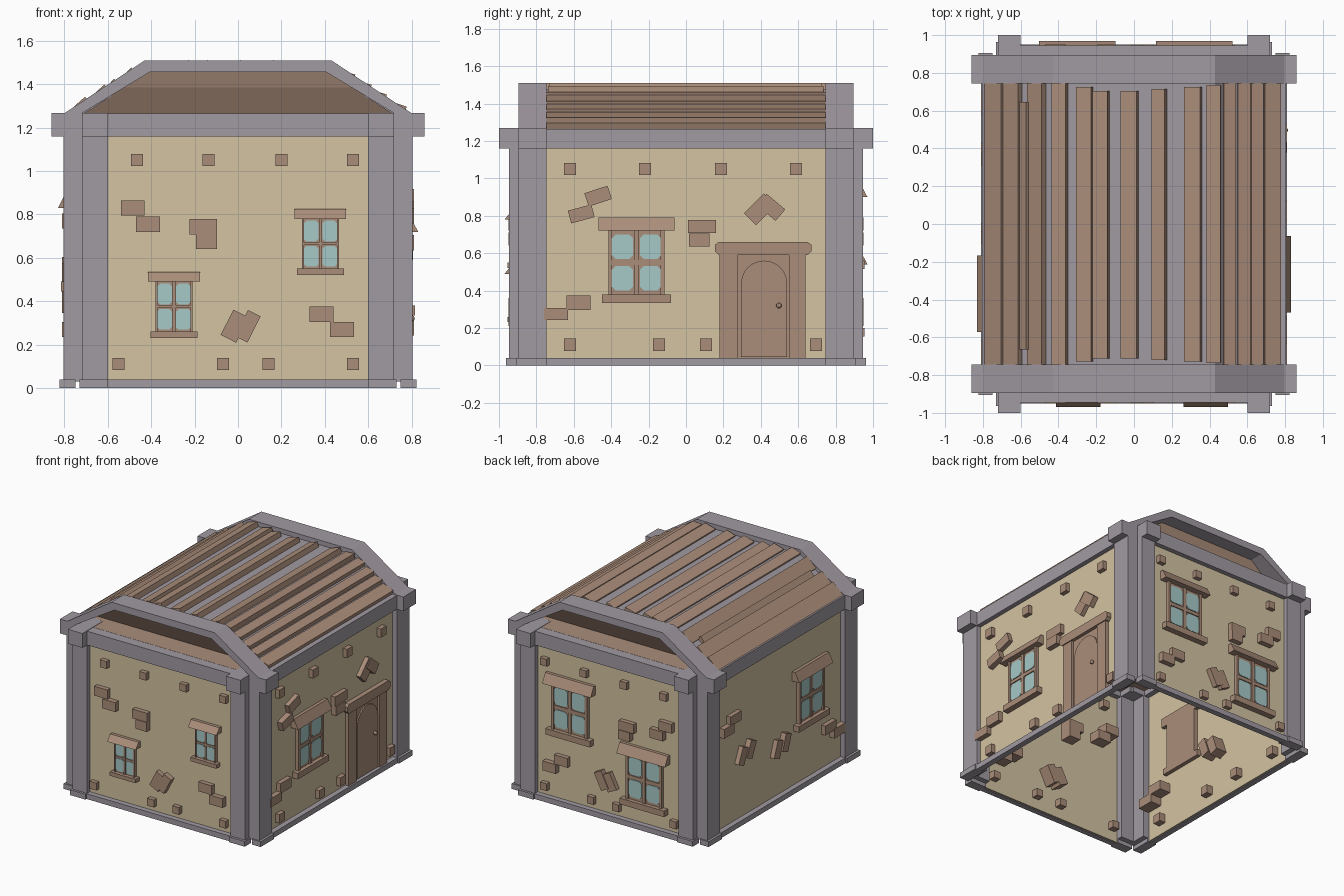
import bpy, bmesh, math
from mathutils import Matrix, Vector

cube = bpy.data.objects.get("Cube")
if cube:
    bpy.data.objects.remove(cube, do_unlink=True)


def material(name, r, g, b):
    m = bpy.data.materials.new(name)
    m.use_nodes = True
    col = [(c / 255) ** 2.2 for c in (r, g, b)] + [1]
    m.diffuse_color = col
    m.node_tree.nodes["Principled BSDF"].inputs["Base Color"].default_value = col
    return m


STONE = material("grey stone", 160, 153, 161)
PLASTER = material("beige plaster", 210, 194, 160)
WOOD = material("brown wood", 169, 140, 121)
GLASS = material("pale teal glass", 164, 200, 199)


def frame(u, out, origin):
    """Local axes: along the wall, out of the wall, up."""
    m = Matrix((u, out, (0, 0, 1))).transposed().to_4x4()
    m.translation = origin
    return m


HALF_X, HALF_Y = 0.77, 0.91
WORLD = Matrix.Identity(4)
FRONT = frame((1, 0, 0), (0, -1, 0), (0, -HALF_Y, 0))
BACK = frame((1, 0, 0), (0, 1, 0), (0, HALF_Y, 0))
RIGHT = frame((0, 1, 0), (1, 0, 0), (HALF_X, 0, 0))
LEFT = frame((0, 1, 0), (-1, 0, 0), (-HALF_X, 0, 0))
WALLS = {"front": FRONT, "back": BACK, "right": RIGHT, "left": LEFT}


class Part:
    """Collects prisms into one object."""

    def __init__(self, name, mat, m=WORLD):
        self.name, self.mat, self.m, self.bm = name, mat, m, bmesh.new()

    def prism(self, pts, w0, w1, slope=1):
        rows = []
        top = max(p[1] for p in pts)
        for w in (w0, w1):
            row = []
            for u, z in pts:
                d = w * slope if (w == w1 and z == top) else w
                row.append(self.bm.verts.new(self.m @ Vector((u, d, z))))
            rows.append(row)
        n = len(pts)
        self.bm.faces.new(rows[0])
        self.bm.faces.new(rows[1])
        for i in range(n):
            j = (i + 1) % n
            self.bm.faces.new((rows[0][i], rows[0][j], rows[1][j], rows[1][i]))
        return self

    def box(self, u0, u1, w0, w1, z0, z1, slope=1):
        return self.prism([(u0, z0), (u1, z0), (u1, z1), (u0, z1)], w0, w1, slope)

    def block(self, u, z, w, h, angle, w0, w1):
        c, s = math.cos(math.radians(angle)), math.sin(math.radians(angle))
        corners = [(-w, -h), (w, -h), (w, h), (-w, h)]
        return self.prism([(u + (a * c - b * s) / 2, z + (a * s + b * c) / 2)
                           for a, b in corners], w0, w1)

    def shell(self, outer, inner, w0, w1):
        for i in range(len(outer) - 1):
            self.prism([outer[i], outer[i + 1], inner[i + 1], inner[i]], w0, w1)
        return self

    def done(self):
        bmesh.ops.recalc_face_normals(self.bm, faces=self.bm.faces)
        me = bpy.data.meshes.new(self.name)
        self.bm.to_mesh(me)
        self.bm.free()
        me.materials.append(self.mat)
        bpy.context.collection.objects.link(bpy.data.objects.new(self.name, me))


# Plaster walls, base strips, top beams, and corner pillars with feet and beam ends
OUT = 0.035
for side, m in WALLS.items():
    a, b, half = (0.6, 0.72, 0.61) if side in ("front", "back") else (0.745, 0.895, 0.76)
    Part(side + "_wall", PLASTER, m).box(-half, half, -0.01, 0, 0.005, 1.2).done()
    Part(side + "_base", STONE, m).box(-half, half, 0, OUT + 0.005, 0, 0.04).done()
    Part(side + "_beam", STONE, m).box(-half, half, -0.05, OUT, 1.16, 1.265).done()
    pillars = Part(side + "_pillars", STONE, m)
    for s in (-1, 1):
        pillars.box(s * a, s * b, -0.06, OUT, 0.03, 1.2)
        pillars.box(s * a, s * (b + 0.01), -0.02, OUT + 0.018, 0, 0.04)
        pillars.box(s * a, s * b, -0.15, 0.09, 1.16, 1.268)
    pillars.done()


# Roof deck, gable arches and overhanging gable panels
def arch(x0, z0, x1, z1):
    return [(-x0, z0), (-x1, z1), (x1, z1), (x0, z0)]


Part("roof_deck", STONE).shell(arch(0.805, 1.24, 0.43, 1.475),
                               arch(0.75, 1.24, 0.41, 1.455), -0.75, 0.75).done()
for side, s in (("front", -1), ("back", 1)):
    rim = Part(side + "_gable_arch", STONE)
    rim.shell(arch(0.81, 1.26, 0.43, 1.51), arch(0.73, 1.26, 0.405, 1.457),
              s * 0.745, s * 0.895).done()
    gable = Part(side + "_gable_panel", WOOD)
    gable.prism(arch(0.76, 1.25, 0.55, 1.385), 0, s * 0.7, 1.1)
    gable.prism(arch(0.55, 1.385, 0.42, 1.465), 0, s * 0.77, 1.03)
    gable.box(-0.74, 0.74, s * 0.6, s * 0.87, 1.2, 1.266).done()


# Uneven roof boards, each tipped up on its right edge
def deck_height(x):
    return 1.475 - max(0, abs(x) - 0.43) * 0.63


boards = Part("roof_boards", WOOD)
spans = [(-0.78, -0.69, 0), (-0.69, -0.6, 0), (-0.6, -0.555, 0.1), (-0.55, -0.475, 0),
         (-0.43, -0.355, 0), (-0.3, -0.22, 0.02), (-0.215, -0.135, 0.04), (-0.065, 0.02, 0.04),
         (0.1, 0.17, 0.03), (0.27, 0.355, 0.02), (0.385, 0.46, 0.01), (0.47, 0.535, 0),
         (0.545, 0.61, 0), (0.615, 0.68, 0), (0.685, 0.77, 0)]
for x0, x1, cut in spans:
    a, b = Vector((x0, deck_height(x0) - 0.01)), Vector((x1, deck_height(x1) + 0.014))
    n = Vector((a.y - b.y, b.x - a.x)).normalized() * 0.023
    boards.prism([a - n, b - n, b + n, a + n], -0.745 + cut * 0.8, 0.745 - cut)
boards.done()


# Windows: frame, four chamfered panes, sloping hood and sill
def window(name, m, u, z, w, h, hood, gap, edge, depth):
    wood = Part(name + "_frame", WOOD, m)
    wood.box(u - w / 2, u + w / 2, -depth, 0.015, z - h / 2, z + h / 2)
    wide = w / 2 + hood / 2
    top, low = z + h / 2, z - h / 2
    wood.box(u - wide - hood / 4, u + wide + hood / 4, -depth, 0.06, top, top + hood, 0.4)
    wood.box(u - wide, u + wide, -depth, 0.045, low - hood * 0.65, low)
    # Slim border and cross bars
    for s in (-1, 1):
        wood.box(u + s * w / 2, u + s * (w / 2 - edge), 0, 0.027, low, top)
    wood.box(u - gap / 3, u + gap / 3, 0, 0.024, low, top)
    wood.box(u - w / 2, u + w / 2, 0, 0.022, z - gap / 3, z + gap / 3)
    wood.done()
    glass = Part(name + "_panes", GLASS, m)
    a, b = (w - gap) / 4 - edge / 2, (h - gap) / 4 - edge / 2
    c = a * 0.35
    for su in (-1, 1):
        for sz in (-1, 1):
            cu, cz = u + su * (gap / 2 + a), z + sz * (gap / 2 + b)
            glass.prism([(cu + x, cz + y) for x, y in (
                (-a, c - b), (c - a, -b), (a - c, -b), (a, c - b),
                (a, b - c), (a - c, b), (c - a, b), (-a, b - c))], 0.01, 0.02)
    glass.done()


for name, m, u, z in (("right_window", RIGHT, -0.265, 0.55), ("left_window", LEFT, -0.37, 0.66),
                      ("back_high_window", BACK, 0.32, 0.73), ("back_low_window", BACK, -0.3, 0.37)):
    window(name, m, u, z, 0.3, 0.34, 0.07, 0.038, 0.02, 0.04)
for name, u, z in (("front_low_window", -0.295, 0.375), ("front_high_window", 0.38, 0.665)):
    window(name, FRONT, u, z, 0.17, 0.23, 0.045, 0.02, 0.009, 0.005)

# Door with jambs, chamfered lintel, arched leaf and knob
surround = Part("door_surround", WOOD, RIGHT)
surround.box(0.19, 0.63, -0.03, 0.01, 0.04, 0.6)
surround.box(0.18, 0.275, 0, 0.028, 0.04, 0.6).box(0.55, 0.64, 0, 0.028, 0.04, 0.6)
surround.prism([(0.175, 0.59), (0.65, 0.59), (0.67, 0.61), (0.67, 0.645), (0.65, 0.66),
                (0.175, 0.66), (0.155, 0.645), (0.155, 0.61)], -0.03, 0.036).done()
leaf = [(0.295, 0.045), (0.54, 0.045)]
for i in range(13):
    t = math.pi * i / 12
    leaf.append((0.4175 + 0.1225 * math.cos(t), 0.44 + 0.12 * math.sin(t)))
Part("door_leaf", WOOD, RIGHT).prism(leaf, 0, 0.02).done()
knob = Part("door_knob", WOOD, RIGHT)
bmesh.ops.create_uvsphere(knob.bm, u_segments=10, v_segments=6, radius=0.015,
                          matrix=Matrix.Translation(RIGHT @ Vector((0.497, 0.03, 0.32))))
knob.done()

# Exposed bricks poking through the walls: along, up, width, height, tilt
END_BRICKS = [(-0.485, 0.83, 0.11, 0.07, 0), (-0.415, 0.755, 0.11, 0.07, 0),
              (-0.16, 0.743, 0.125, 0.07, 0), (-0.145, 0.675, 0.095, 0.07, 0),
              (-0.015, 0.285, 0.08, 0.13, -27), (0.045, 0.285, 0.065, 0.135, -27),
              (0.385, 0.34, 0.11, 0.07, 0), (0.48, 0.27, 0.11, 0.07, 0)]
RIGHT_BRICKS = [(-0.47, 0.905, 0.13, 0.075, 18), (-0.56, 0.81, 0.13, 0.07, 15),
                (0.085, 0.743, 0.15, 0.07, 0), (0.07, 0.67, 0.11, 0.07, 0),
                (-0.575, 0.335, 0.13, 0.075, 0), (-0.695, 0.275, 0.13, 0.065, 0),
                (0.395, 0.835, 0.15, 0.09, 45), (0.455, 0.845, 0.13, 0.08, -40)]
LEFT_BRICKS = [(0.55, 0.83, 0.13, 0.07, 0), (0.64, 0.77, 0.12, 0.07, 0),
               (0.46, 0.51, 0.07, 0.13, 25), (0.37, 0.53, 0.07, 0.13, 25),
               (0.04, 0.4, 0.07, 0.13, 20), (-0.05, 0.42, 0.07, 0.13, 20),
               (-0.58, 0.33, 0.13, 0.07, 0), (-0.68, 0.27, 0.13, 0.07, 0)]
END_STUDS = ((-0.465, -0.135, 0.2, 0.53), (-0.55, -0.07, 0.14, 0.53), 0.055, 0.034)
RIGHT_STUDS = ((-0.62, -0.22, 0.187, 0.588), (-0.62, -0.145, 0.107, 0.695), 0.065, 0.034)
LEFT_STUDS = ((), (-0.6, -0.09, 0.23, 0.62), 0.065, -0.005)
for side, bricks, studs in (("front", END_BRICKS, END_STUDS), ("back", END_BRICKS, END_STUDS),
                            ("right", RIGHT_BRICKS, RIGHT_STUDS), ("left", LEFT_BRICKS, LEFT_STUDS)):
    part = Part(side + "_bricks", WOOD, WALLS[side])
    for i, brick in enumerate(bricks):
        part.block(*brick, -0.1, 0.034 + 0.006 * (i % 2))
    upper, lower, size, out = studs
    for z, row in ((1.05, upper), (0.11, lower)):
        for u in row:
            part.block(u, z, size, size, 0, -0.06, out)
    part.done()
